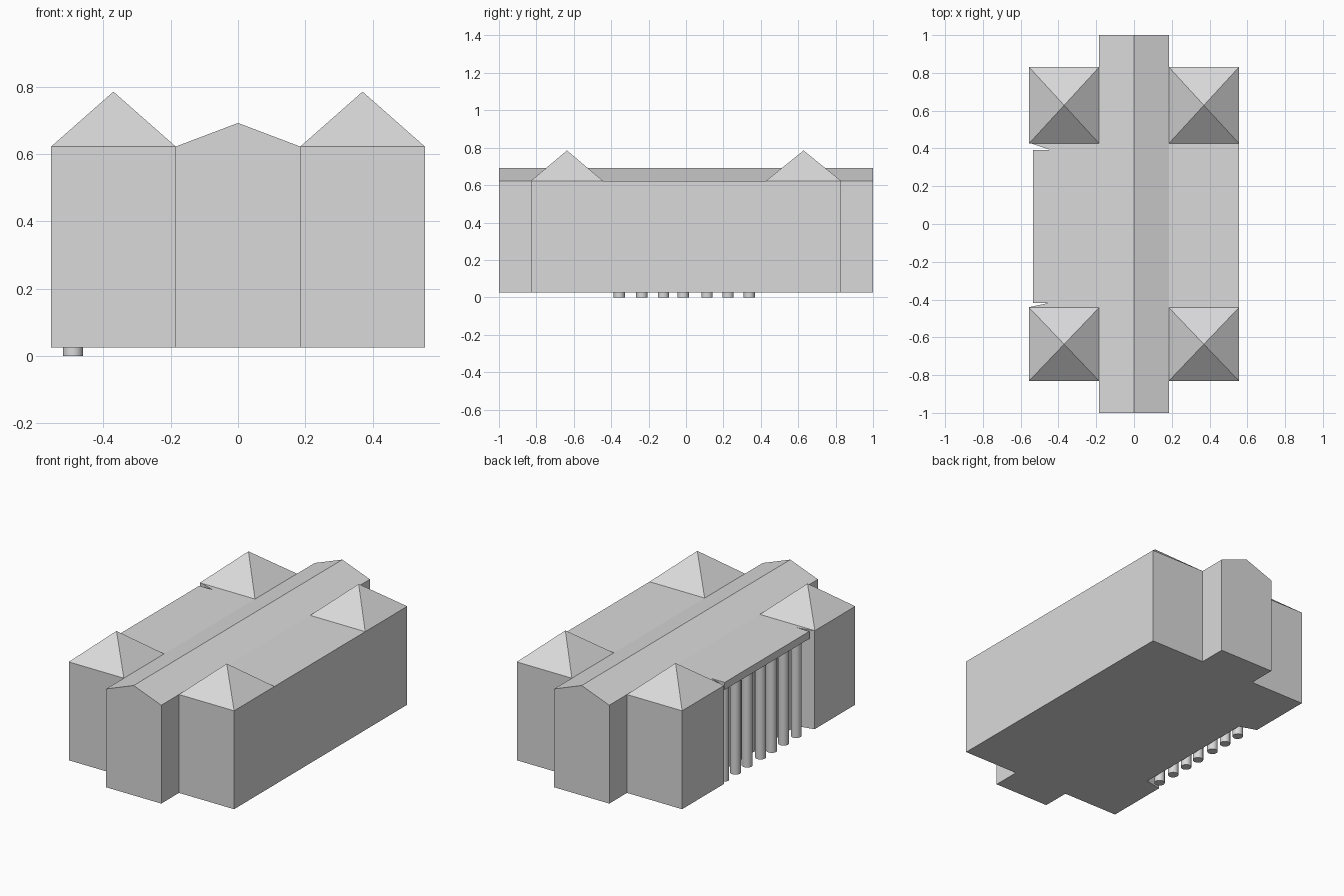
import bpy, bmesh
from mathutils import Vector

if "Cube" in bpy.data.objects:
    bpy.data.objects.remove(bpy.data.objects["Cube"])

stone = bpy.data.materials.new("light grey stone")
stone.diffuse_color = (0.7, 0.7, 0.71, 1)
stone.use_nodes = True
stone.node_tree.nodes["Principled BSDF"].inputs["Base Color"].default_value = stone.diffuse_color

BASE, EAVE, RIDGE, PEAK = 0.025, 0.622, 0.692, 0.785
NAVE, SIDE, END = 0.185, 0.555, 0.83


def finish(name, bm):
    bmesh.ops.recalc_face_normals(bm, faces=bm.faces)
    me = bpy.data.meshes.new(name)
    bm.to_mesh(me)
    bm.free()
    me.materials.append(stone)
    ob = bpy.data.objects.new(name, me)
    bpy.context.collection.objects.link(ob)
    return ob


def prism(name, points, direction):
    """Extrude a flat outline along a direction."""
    bm = bmesh.new()
    face = bm.faces.new([bm.verts.new(p) for p in points])
    new = bmesh.ops.extrude_face_region(bm, geom=[face], use_keep_orig=True)["geom"]
    bmesh.ops.translate(bm, vec=Vector(direction),
                        verts=[g for g in new if isinstance(g, bmesh.types.BMVert)])
    return finish(name, bm)


def pyramid(name, x, y0, y1):
    bm = bmesh.new()
    h = (SIDE - NAVE) / 2
    ring = [bm.verts.new((x + sx * h, y, EAVE))
            for sx, y in ((-1, y0), (1, y0), (1, y1), (-1, y1))]
    top = bm.verts.new((x, (y0 + y1) / 2, PEAK))
    for i in range(4):
        bm.faces.new((ring[i], ring[(i + 1) % 4], top))
    return finish(name, bm)


def column(name, x, y, r, z0, z1, sides=20):
    bm = bmesh.new()
    bmesh.ops.create_cone(bm, cap_ends=True, segments=sides, radius1=r, radius2=r,
                          depth=z1 - z0)
    bmesh.ops.translate(bm, vec=(x, y, (z0 + z1) / 2), verts=bm.verts)
    for f in bm.faces:
        f.smooth = abs(f.normal.z) < 0.5
    for e in bm.edges:
        e.smooth = all(f.smooth for f in e.link_faces)
    return finish(name, bm)


# central gabled hall
prism("central_hall",
      [(-NAVE, -1, BASE), (NAVE, -1, BASE), (NAVE, -1, EAVE), (0, -1, RIDGE),
       (-NAVE, -1, EAVE)], (0, 2, 0))

# right wing: plain block; left wing: set back behind the colonnade
up = (0, 0, EAVE - BASE)
prism("right_wing", [(x, y, BASE) for x, y in
                     ((NAVE, -END), (SIDE, -END), (SIDE, END), (NAVE, END))], up)
prism("left_wing", [(x, y, BASE) for x, y in
                    ((-NAVE, -END), (-NAVE, END), (-SIDE, END), (-SIDE, 0.43),
                     (-0.45, 0.395), (-0.45, -0.418), (-SIDE, -0.44),
                     (-SIDE, -END))], up)

# porch roof slab carried by the columns
prism("porch_roof", [(x, y, EAVE - 0.045) for x, y in
                     ((-0.535, -0.418), (-0.45, -0.418), (-0.45, 0.393),
                      (-0.535, 0.393))], (0, 0, 0.045))

# colonnade
for i, y in enumerate((-0.357, -0.236, -0.121, -0.015, 0.113, 0.225, 0.338)):
    column(f"porch_column_{i + 1}", -0.49, y, 0.03, 0, EAVE - 0.04)

# corner pyramid roofs
for side, x in (("left", -0.37), ("right", 0.37)):
    pyramid(f"front_{side}_roof", x, -END, -0.443)
    pyramid(f"back_{side}_roof", x, 0.427, END)
